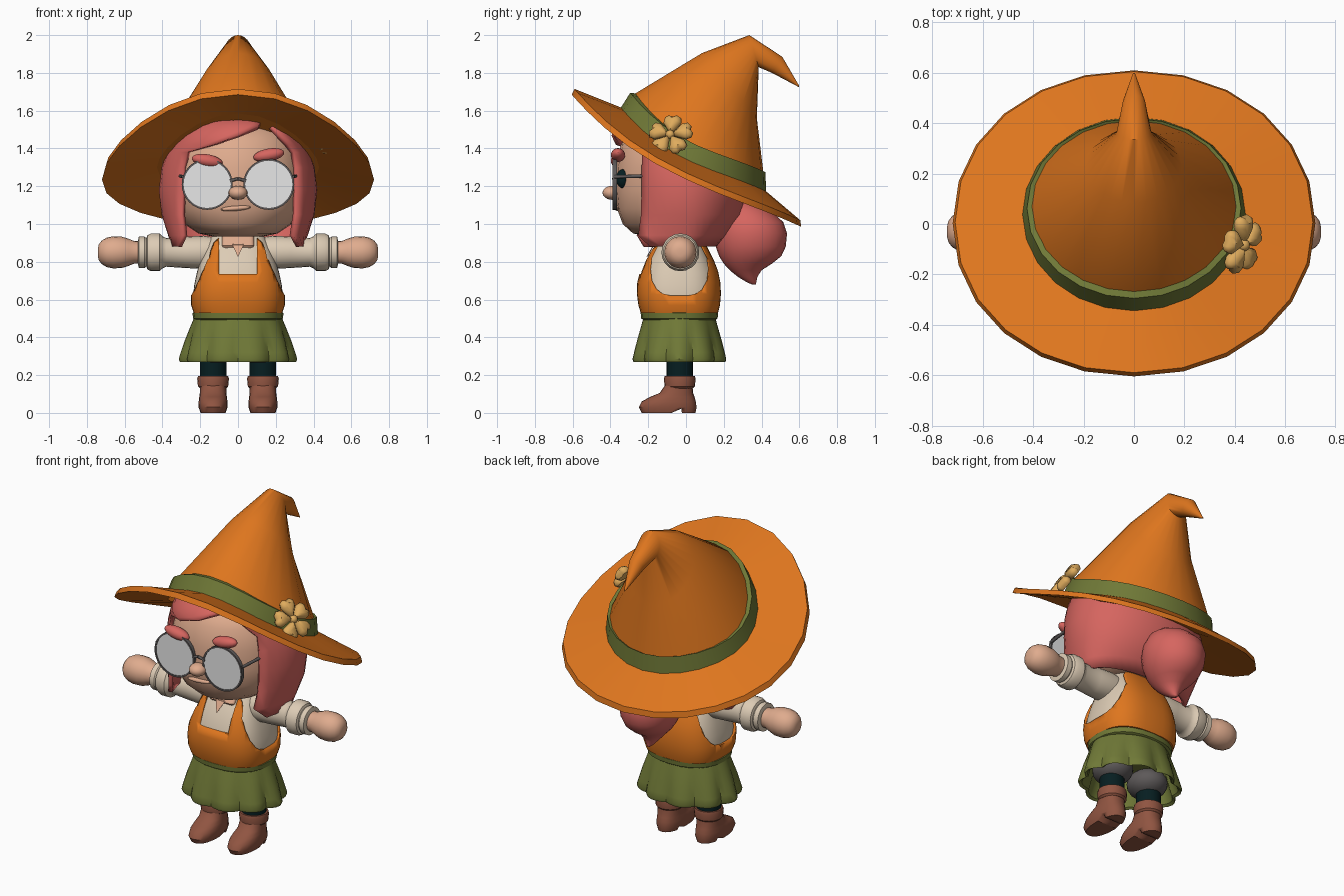
import bpy, bmesh
from math import sin, cos, pi, asin, radians
from mathutils import Vector, Matrix

if "Cube" in bpy.data.objects:
    bpy.data.objects.remove(bpy.data.objects["Cube"])


def material(name, r, g, b):
    m = bpy.data.materials.new(name)
    m.use_nodes = True
    m.diffuse_color = (r, g, b, 1)
    bsdf = next(n for n in m.node_tree.nodes if n.type == 'BSDF_PRINCIPLED')
    bsdf.inputs["Base Color"].default_value = (r, g, b, 1)
    bsdf.inputs["Roughness"].default_value = 0.8
    return m


ORANGE = material("orange cloth", .73, .18, .013)
OLIVE = material("olive cloth", .16, .19, .038)
PINK = material("pink hair", .67, .13, .115)
SKIN = material("skin", .74, .41, .27)
CREAM = material("cream cloth", .72, .60, .46)
TEAL = material("dark teal", .002, .013, .015)
BROWN = material("brown leather", .28, .09, .053)
GOLD = material("gold petal", .74, .41, .11)
GLASS = material("pale glass", .82, .82, .82)
GREY = material("dark grey", .11, .1, .1)


def finish(name, bm, mat, angle=35):
    bmesh.ops.remove_doubles(bm, verts=bm.verts, dist=1e-5)
    bmesh.ops.recalc_face_normals(bm, faces=bm.faces)
    me = bpy.data.meshes.new(name)
    bm.to_mesh(me)
    bm.free()
    me.materials.append(mat)
    ob = bpy.data.objects.new(name, me)
    bpy.context.collection.objects.link(ob)
    bpy.ops.object.select_all(action='DESELECT')
    ob.select_set(True)
    bpy.context.view_layer.objects.active = ob
    bpy.ops.object.shade_smooth_by_angle(angle=radians(angle))
    return ob


def ring(yf, zf, yb, zb, rx, sag=0, n=24, p=2, cx=0, fold=0):
    """Oval loop given by its front point, back point and half width; sags most ahead of the sides."""
    pts = []
    for i in range(n):
        a = 2 * pi * i / n
        c, s = cos(a), sin(a)
        k = 1 - fold * (1 - abs(cos(a * 5)))
        u = abs(c) ** (2 / p) * (1 if c > 0 else -1) * k
        v = abs(s) ** (2 / p) * (1 if s > 0 else -1) * k
        pts.append(Vector((cx + rx * u, (yf + yb) / 2 + (yb - yf) / 2 * v,
                           (zf + zb) / 2 + (zb - zf) / 2 * v + sag * c * c * (1 - .7 * s))))
    return pts


def flat(z, rx, yf, yb, **kw):
    return ring(yf, z, yb, z, rx, **kw)


def loft(name, rings, mat, caps=True, loop=False, place=None, angle=35):
    bm = bmesh.new()
    rows = [[bm.verts.new(place(p) if place else p) for p in r] for r in rings]
    n = len(rows[0])
    for a, b in zip(rows, rows[1:] + (rows[:1] if loop else [])):
        for i in range(n):
            bm.faces.new((a[i], a[(i + 1) % n], b[(i + 1) % n], b[i]))
    if caps and not loop:
        bm.faces.new(rows[0])
        bm.faces.new(rows[-1])
    return finish(name, bm, mat, angle)


def ball(name, loc, size, mat, tilt=0):
    bm = bmesh.new()
    bmesh.ops.create_uvsphere(bm, u_segments=20, v_segments=12, radius=1)
    m = Matrix.Translation(loc) @ Matrix.Rotation(tilt, 4, 'Y') @ Matrix.Diagonal((*size, 1))
    bm.transform(m)
    return finish(name, bm, mat)


def rod(name, a, b, r, mat, n=12):
    a, b = Vector(a), Vector(b)
    bm = bmesh.new()
    bmesh.ops.create_cone(bm, cap_ends=True, segments=n, radius1=r, radius2=r, depth=(b - a).length)
    bm.transform(Matrix.Translation((a + b) / 2) @ (b - a).to_track_quat('Z', 'Y').to_matrix().to_4x4())
    return finish(name, bm, mat)


def prism(name, outline, depth, mat):
    """Outline points extruded along a vector."""
    bm = bmesh.new()
    f = bm.faces.new([bm.verts.new(p) for p in outline])
    ext = bmesh.ops.extrude_face_region(bm, geom=[f], use_keep_orig=True)
    bmesh.ops.translate(bm, vec=depth, verts=[v for v in ext["geom"] if isinstance(v, bmesh.types.BMVert)])
    return finish(name, bm, mat)


def cut(ob, cutter):
    mod = ob.modifiers.new("cut", 'BOOLEAN')
    mod.operation, mod.object, mod.solver = 'DIFFERENCE', cutter, 'EXACT'
    bpy.context.view_layer.objects.active = ob
    bpy.ops.object.modifier_apply(modifier=mod.name)
    bpy.data.objects.remove(cutter)


# Hat: brim, bent cone, band
inner = ring(-.34, 1.585, .41, 1.155, .43, -.07)
loft("hat_brim", [inner, ring(-.605, 1.685, .61, .985, .72, -.1, p=2.08),
                  ring(-.59, 1.715, .605, 1.02, .71, -.1, p=2.08), [p + Vector((0, 0, .03)) for p in inner]],
     ORANGE, loop=True)
loft("hat_cone", [inner, ring(-.27, 1.69, .41, 1.27, .405, -.07),
                  ring(.085, 1.905, .375, 1.56, .19), ring(.335, 2.0, .385, 1.83, .07),
                  ring(.51, 1.885, .455, 1.8, .045), ring(.6, 1.73, .597, 1.725, .004)],
     ORANGE, angle=50)
loft("hat_band", [ring(-.355, 1.6, .425, 1.165, .445, -.07), ring(-.295, 1.695, .42, 1.275, .425, -.07),
                  ring(-.26, 1.69, .4, 1.265, .395, -.07)], OLIVE, caps=False)

# Flower on the band: five puffy notched petals
face = Vector((.82, -.2, .52)).to_track_quat('Z', 'Y').to_matrix().to_4x4()
bm = bmesh.new()
half = [(.018, .03), (.048, .075), (.044, .107), (.022, .12)]
outline = [(0, .005)] + half + [(0, .11)] + [(-x, y) for x, y in reversed(half)]
for i in range(5):
    turn = Matrix.Translation((.422, -.08, 1.465)) @ face @ Matrix.Rotation(2 * pi * i / 5, 4, 'Z')
    layers = [[bm.verts.new(turn @ Vector((x * k, .072 + (y - .072) * k, h))) for x, y in outline]
              for k, h in ((.8, -.012), (1, .005), (.92, .022), (.55, .038))]
    for lower, upper in zip(layers, layers[1:]):
        for j in range(len(outline)):
            bm.faces.new((lower[j - 1], lower[j], upper[j], upper[j - 1]))
    bm.faces.new(layers[0])
    bm.faces.new(layers[-1])
finish("flower_petals", bm, GOLD, 50)
ball("flower_centre", (.436, -.084, 1.474), (.024, .024, .024), GOLD)

# Head
loft("head", [flat(z, r * w, -r, r * .75) for z, r, w in
              ((.935, .2, .7), (.95, .28, .75), (1.0, .335, .85), (1.08, .365, .93), (1.18, .375, .95),
               (1.3, .37, .95), (1.42, .345, .95), (1.52, .27, .95))], SKIN, angle=60)
ball("nose", (0, -.39, 1.165), (.05, .052, .037), SKIN)
ball("mouth", (-.012, -.358, 1.083), (.08, .02, .014), SKIN, -.08)

# Hair: rows of height, half width, front depth, back depth, face opening left and right
rows = [(1.58, .13, .17, .12, .1, .1), (1.555, .22, .3, .18, .13, .14), (1.52, .28, .36, .23, .11, .18),
        (1.47, .325, .395, .27, 0, .225), (1.42, .355, .4, .3, -.13, .27), (1.38, .375, .385, .31, -.27, .3),
        (1.3, .405, .365, .32, -.29, .31), (1.18, .42, .35, .32, -.295, .31), (1.05, .405, .37, .3, -.3, .31),
        (.94, .37, .42, .22, -.29, .295), (.88, .355, .52, .16, -.32, .33)]
bm = bmesh.new()
grid = []
for z, rx, front, back, xl, xr in rows:
    a0, a1 = asin(xr / rx), 2 * pi + asin(xl / rx)
    angles = [a0 + (a1 - a0) * i / 32 for i in range(33)]
    grid.append([bm.verts.new((rx * sin(a), -cos(a) * (front if cos(a) > 0 else back), z)) for a in angles])
for a, b in zip(grid, grid[1:]):
    for i in range(32):
        bm.faces.new((a[i], a[i + 1], b[i + 1], b[i]))
bm.faces.new(grid[0][:-1])
hair = finish("hair", bm, PINK, 60)
shell = hair.modifiers.new("thickness", 'SOLIDIFY')
shell.thickness, shell.offset = .025, -1
loft("ponytail", [flat(z, rx, f, b) for z, rx, f, b in
                  ((1.13, .05, .25, .34), (1.07, .125, .19, .45), (1.01, .16, .16, .515), (.95, .172, .15, .535),
                   (.88, .162, .158, .528), (.83, .14, .175, .505), (.79, .11, .2, .455), (.755, .075, .232, .4),
                   (.72, .045, .275, .378), (.69, .02, .325, .372), (.68, .008, .35, .37))], PINK, angle=60)

# Neck, shirt and tunic
torso = [(.53, .235, -.24, .17), (.57, .248, -.252, .18), (.63, .25, -.26, .185), (.69, .243, -.258, .182),
         (.75, .23, -.243, .17), (.81, .213, -.22, .147), (.86, .195, -.192, .122), (.9, .178, -.165, .1),
         (.945, .15, -.13, .07)]
loft("neck", [flat(z, rx, f, .05, p=8, n=32) for z, rx, f in
              ((.87, .085, -.16), (.885, .087, -.171), (.94, .085, -.134), (.98, .08, -.1))], SKIN)
loft("shirt", [flat(z - .008, rx - .012, f + .012, b - .012, n=40, p=2.7) for z, rx, f, b in torso], CREAM)
prism("collar_notch", [(-.03, -.173, .89), (.03, -.173, .89), (0, -.21, .825)], (0, .008, .003), SKIN)
tunic = loft("tunic", [flat(z, rx, f, b, n=40, p=2.7) for z, rx, f, b in torso], ORANGE)
arm_hole = [(.05, .622), (.09, .632), (.12, .655), (.145, .7), (.152, .76), (.145, .82), (.105, .9), (.07, 1.0)]
side = [(-.5, -.035 + y, z) for y, z in arm_hole] + [(-.5, -.035 - y, z) for y, z in reversed(arm_hole)]
cut(tunic, prism("arm_cutter", side, (1, 0, 0), ORANGE))
cut(tunic, prism("neck_cutter", [(-.1, -.5, .735), (.1, -.5, .735), (.1, -.5, 1), (-.1, -.5, 1)],
                 (0, .45, 0), ORANGE))

# Pleated skirt and waistband
skirt = [(.51, .23, 0), (.45, .255, .03), (.38, .283, .07), (.32, .303, .095), (.285, .314, .105),
         (.27, .308, .105), (.28, .29, .1), (.45, .22, .03)]
loft("skirt", [flat(z, r, -.035 - r * .82, -.035 + r * .82, n=60, fold=w) for z, r, w in skirt], OLIVE)
loft("waistband", [flat(z, r, -.035 - r * .85, -.035 + r * .85, p=2.3) for z, r in
                   ((.492, .225), (.5, .238), (.528, .241), (.535, .23))], OLIVE)

for s, tag in ((1, "left"), (-1, "right")):
    # Arms, built along x
    def along(p):
        return Vector((s * p.z, p.y - .03, p.x + .85))

    def arm(name, profile, mat):
        loft(name, [flat(x, r, -r, r, n=20) for x, r in profile], mat, place=along)

    arm(tag + "_sleeve", ((.1, .075), (.18, .088), (.28, .083), (.38, .076), (.4, .085), (.415, .1), (.46, .1),
                          (.48, .09), (.485, .075), (.495, .083), (.525, .083), (.53, .06)), CREAM)
    arm(tag + "_hand", ((.5, .057), (.55, .06), (.58, .072), (.615, .083), (.66, .085), (.695, .078),
                        (.722, .062), (.737, .042), (.742, .02)), SKIN)

    # Legs and boots
    x = .132 * s
    ball(tag + "_bloomer", (x * .95, -.035, .335), (.112, .12, .083), GREY)
    rod(tag + "_sock", (x, -.033, .17), (x, -.033, .33), .07, TEAL, 20)
    boot = loft(tag + "_boot", [flat(z, rx, f, b, cx=x, n=20, p=2.3) for z, rx, f, b in
                                ((0, .066, -.235, .05), (.03, .077, -.25, .056), (.06, .076, -.235, .052),
                                 (.085, .073, -.19, .045), (.105, .07, -.14, .038), (.145, .07, -.112, .034))],
                BROWN)
    cut(boot, prism("arch_cutter", [(x - .1, -.1, -.01), (x - .1, -.02, -.01), (x - .1, -.025, .022)],
                    (.2, 0, 0), BROWN))
    loft(tag + "_boot_cuff", [flat(z, r, -.033 - r, -.033 + r, cx=x, n=20) for z, r in
                              ((.13, .07), (.14, .08), (.18, .084), (.195, .08), (.195, .068))], BROWN)

    # Eyes, brows and round glasses
    x = .163 * s
    ball(tag + "_eye", (x, -.335, 1.24), (.035, .035, .05), TEAL)
    ball(tag + "_brow", (x, -.36, 1.35 + .015 * s), (.083, .038, .034), PINK, -.18 * s)
    rod(tag + "_lens", (x, -.37, 1.21), (x, -.384, 1.21), .128, GLASS, 32)

    def upright(p):
        return Vector((x + p.x, p.z, 1.21 + p.y))
    loft(tag + "_lens_rim", [flat(y, r, -r, r, n=32) for y, r in
                             ((-.365, .135), (-.388, .135), (-.388, .125), (-.365, .125))],
         GREY, loop=True, place=upright)
    rod(tag + "_temple", (.29 * s, -.378, 1.25), (.31 * s, -.18, 1.255), .009, GREY)
    rod(tag + "_bridge", (0, -.384, 1.24), (.042 * s, -.38, 1.228), .008, GREY)
